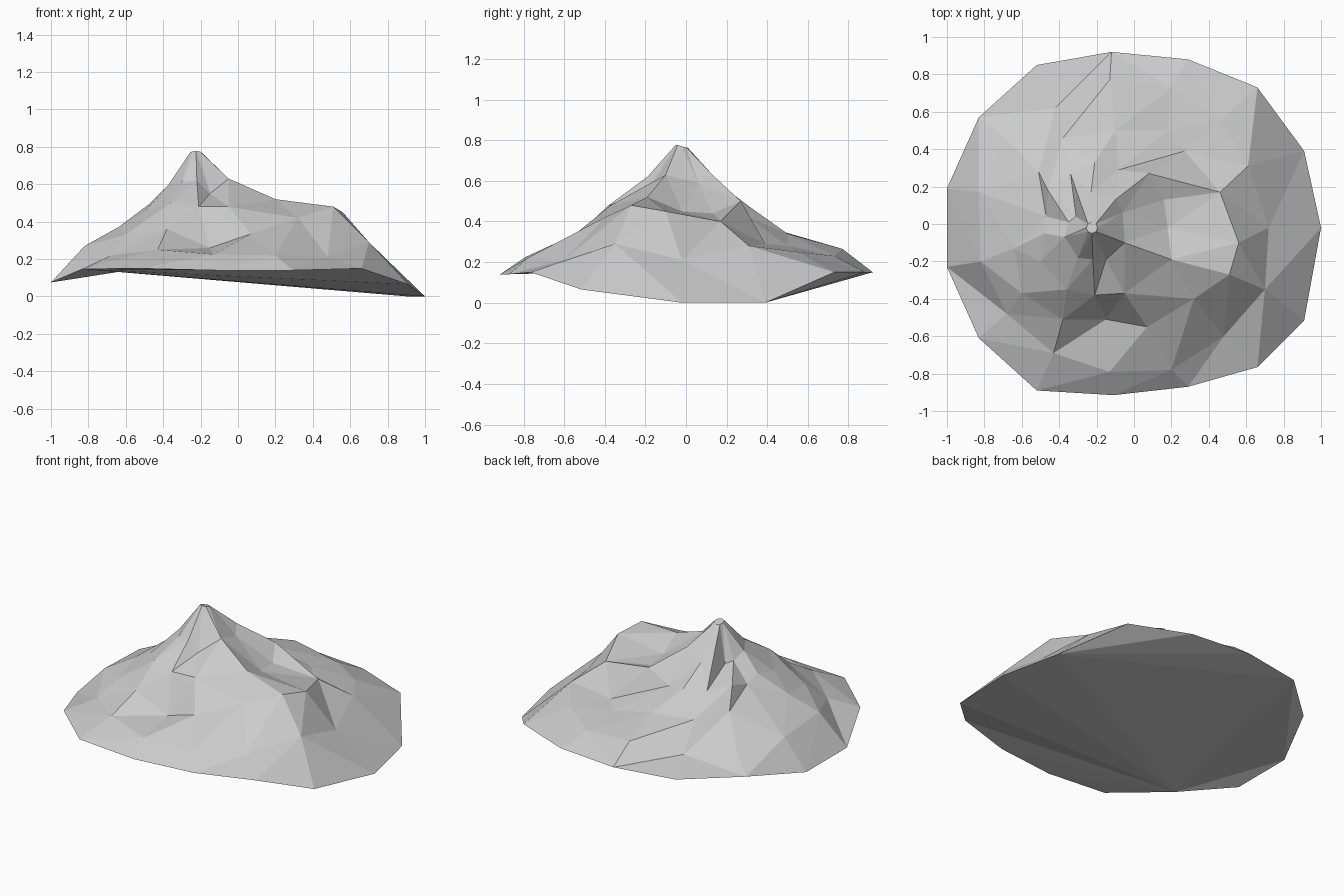
import bpy, bmesh, math
from mathutils import Vector
from mathutils.geometry import delaunay_2d_cdt

if "Cube" in bpy.data.objects:
    bpy.data.objects.remove(bpy.data.objects["Cube"])

# Low rim of the landform, anticlockwise from the east
rim = [(1, -.02, 0), (.91, .39, 0), (.66, .73, .15), (.29, .88, .15), (-.12, .92, .15),
       (-.52, .85, .15), (-.83, .57, .145), (-1, .19, .075), (-1, -.23, .075),
       (-.83, -.61, .147), (-.52, -.89, .15), (-.11, -.915, .14), (.29, -.87, .14),
       (.66, -.765, .15), (.91, -.515, .065)]

# Blunt summit, tipped slightly to the back
peak = []
for i in range(8):
    a = math.tau * i / 8
    peak.append((-.225 + .03 * math.cos(a), -.02 + .03 * math.sin(a), .77 - .008 * math.sin(a)))

# Crest that curls round the eastern hollow
east_crest = [(-.05, -.10, .63), (.20, -.19, .52), (.51, -.27, .48), (.56, -.10, .45),
              (.46, .17, .40), (.08, .27, .50), (-.10, .13, .63)]
east_hollow = [(-.06, .06, .59), (.18, -.02, .45), (.16, .13, .44)]
north_ledge = [(-.08, .29, .43), (.27, .39, .29)]

# Terrace winding down the north-west side
terrace_top = [(-.35, .01, .56), (-.46, .18, .495), (-.38, .46, .355), (-.13, .77, .265)]
terrace_foot = [(-.47, .04, .45), (-.51, .28, .375), (-.42, .62, .20), rim[4]]
terrace_wall = [terrace_top[1], terrace_foot[2]]

# Cliff and ledge on the front
cliff = [(-.38, -.51, .36), (-.21, -.38, .48), (-.05, -.37, .48), (.07, -.55, .335),
         (-.13, -.79, .225), (-.43, -.69, .25)]
cliff_foot = [(-.15, -.51, .26)]

# Narrow gullies beside the summit
north_gully = [peak[3], (-.34, .27, .457), (-.31, .04, .54)]
front_gully = [peak[6], (-.22, -.19, .62), cliff[1]]

# Spur dropping to the western rim
west_spur = [rim[8], (-.68, -.48, .22)]

# Shoulders and lower slopes
upper_slopes = [(-.30, -.18, .61), (-.15, -.19, .55), (-.37, -.07, .60), (-.48, -.05, .49),
                (-.50, -.20, .45), (-.36, -.35, .50), (-.23, .17, .58), (-.21, .33, .46)]
lower_slopes = [(.32, -.40, .42), (.48, -.60, .21), (.20, -.78, .22), (.70, -.35, .29),
                (.72, -.02, .21), (.61, .31, .28), (.46, .55, .25),
                (.20, .73, .23), (.18, .50, .28), (-.10, .50, .34), (-.60, -.37, .33),
                (-.64, -.13, .37), (-.82, -.20, .27), (-.83, .17, .25), (-.68, .45, .23)]

points, edges = [], []


def add(line, linked=False, closed=False):
    ids = []
    for p in line:
        if p not in points:
            points.append(p)
        ids.append(points.index(p))
    if linked:
        edges.extend(zip(ids, ids[1:]))
    if closed:
        edges.append((ids[-1], ids[0]))


add(rim, True, True)
add(peak, True, True)
add(cliff, True, True)
for line in (east_crest, east_hollow, north_ledge, terrace_top, terrace_foot, terrace_wall,
             north_gully, front_gully, west_spur):
    add(line, True)
for line in (cliff_foot, upper_slopes, lower_slopes):
    add(line)

# Skin the relief with flat triangles
out, _, faces, origin, _, _ = delaunay_2d_cdt([Vector(p[:2]) for p in points], edges, [], 0, 1e-5)
bm = bmesh.new()
verts = []
for v, o in zip(out, origin):
    if o:
        z = points[o[0]][2]
    else:
        near = sorted(points, key=lambda p: (Vector(p[:2]) - v).length)[:2]
        z = sum(p[2] for p in near) / 2
    verts.append(bm.verts.new((v.x, v.y, z)))
for f in faces:
    bm.faces.new([verts[i] for i in f])

# Hollowed underside: two fans from opposite rim corners
by_origin = {o[0]: v for v, o in zip(verts, origin) if o}
under = [(9, i, i + 1) for i in range(10, 14)] + [(9, 14, 0), (9, 0, 1)]
under += [(1, i, i + 1) for i in range(2, 5)] + [(9, 1, 5), (5, 6, 7), (9, 5, 7), (9, 7, 8)]
for tri in under:
    bm.faces.new([by_origin[i] for i in reversed(tri)])
bmesh.ops.recalc_face_normals(bm, faces=bm.faces[:])

mesh = bpy.data.meshes.new("mountain")
bm.to_mesh(mesh)
bm.free()
bpy.context.collection.objects.link(bpy.data.objects.new("mountain", mesh))
